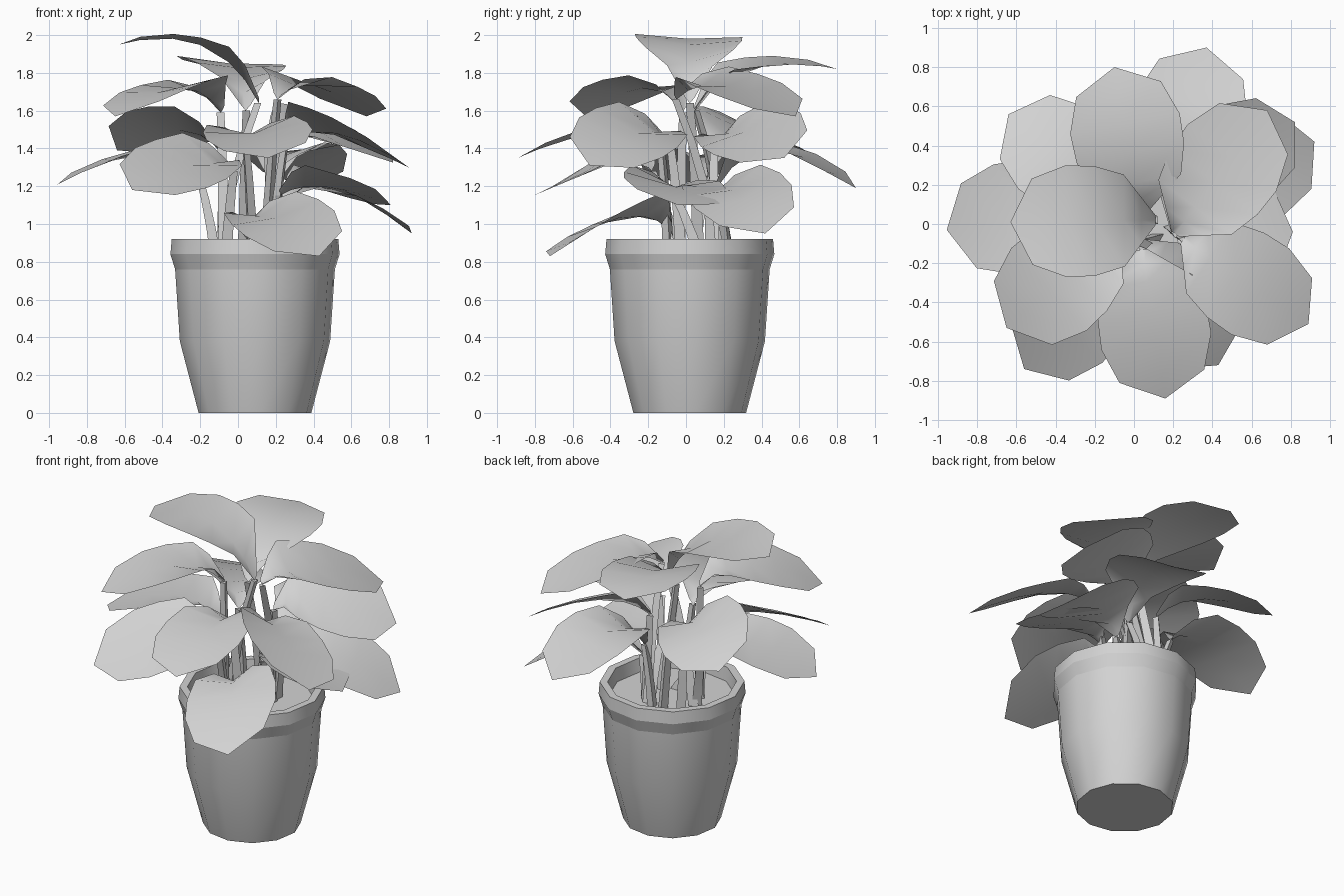
import bpy
import bmesh
import math
from mathutils import Vector

cube = bpy.data.objects.get("Cube")
if cube:
    bpy.data.objects.remove(cube, do_unlink=True)

# One plain colour for the whole plant
grey = bpy.data.materials.new("plain_grey")
grey.use_nodes = True
grey.diffuse_color = (0.65, 0.65, 0.65, 1)
grey.node_tree.nodes["Principled BSDF"].inputs["Base Color"].default_value = grey.diffuse_color

POT_CENTRE = Vector((0.09, 0.02, 0))
STEM_CENTRE = Vector((0.05, 0.07, 0.8))
UP = Vector((0, 0, 1))


def add_object(name, bm, angle=None):
    mesh = bpy.data.meshes.new(name)
    bm.to_mesh(mesh)
    bm.free()
    mesh.materials.append(grey)
    obj = bpy.data.objects.new(name, mesh)
    bpy.context.collection.objects.link(obj)
    for poly in mesh.polygons:
        poly.use_smooth = True
    if angle:
        bpy.ops.object.select_all(action='DESELECT')
        obj.select_set(True)
        bpy.context.view_layer.objects.active = obj
        bpy.ops.object.shade_smooth_by_angle(angle=math.radians(angle))


def skin(bm, rings):
    """Bridge equal closed rings of points and return their vertices."""
    loops = [[bm.verts.new(p) for p in ring] for ring in rings]
    for low, high in zip(loops, loops[1:]):
        count = len(low)
        for i in range(count):
            j = (i + 1) % count
            bm.faces.new((low[i], low[j], high[j], high[i]))
    return loops


def circle(centre, radius, sides, turn=0.0):
    angles = [math.tau * i / sides + turn for i in range(sides)]
    return [centre + radius * Vector((math.cos(a), math.sin(a), 0)) for a in angles]


def bezier(a, b, c, t):
    return a * (1 - t) ** 2 + b * 2 * t * (1 - t) + c * t ** 2


# Pot: turned profile with a rim, an inner wall and a soil floor
profile = [(0.3, 0), (0.4, 0.38), (0.425, 0.76), (0.45, 0.84), (0.443, 0.92),
           (0.395, 0.92), (0.385, 0.83)]
bm = bmesh.new()
loops = skin(bm, [circle(POT_CENTRE + UP * z, r, 12, 0.1) for r, z in profile])
bm.faces.new(loops[0])
bm.faces.new(loops[-1])
bmesh.ops.recalc_face_normals(bm, faces=bm.faces)
for edge in bm.edges:  # crisp bands around the rim
    a, b = edge.verts
    if a.co.z > 0.7 and abs(a.co.z - b.co.z) < 0.01:
        edge.smooth = False
add_object("pot", bm, angle=35)

# Blade outline: position along the midrib and half width
OUTLINE = [(0, 0.025), (0.15, 0.12), (0.3, 0.235), (0.52, 0.28), (0.7, 0.285), (0.89, 0.22)]


def add_leaf(name, base, tip, peak, roll):
    """Sheet along an arched midrib, funnelled at the base and tilted by roll."""
    bend = base.lerp(tip, 0.3)
    bend.z = peak
    heading = Vector((tip.x - base.x, tip.y - base.y, 0)).normalized()
    side = (UP.cross(heading) + UP * roll).normalized()
    bm = bmesh.new()
    rows = []
    for t, half in OUTLINE:
        mid = bezier(base, bend, tip, t)
        lift = UP * half * (1.1 * (1 - t) ** 4 + 0.05)
        points = (mid + side * half + lift, mid, mid - side * half + lift)
        rows.append([bm.verts.new(p) for p in points])
    for near, far in zip(rows, rows[1:]):
        for i in range(2):
            bm.faces.new((near[i], near[i + 1], far[i + 1], far[i]))
    end = bm.verts.new(tip)
    for i in range(2):
        bm.faces.new((rows[-1][i], rows[-1][i + 1], end))
    add_object("leaf_" + name, bm)
    return heading


def add_stem(name, base, heading):
    """Slim three-sided stalk rising from the soil to the leaf."""
    root = STEM_CENTRE + heading * 0.16
    bend = root.lerp(base, 0.4)
    bend.z = root.z + (base.z - root.z) * 0.6
    bm = bmesh.new()
    rings = [circle(bezier(root, bend, base, t), 0.036 - 0.012 * t, 3, heading.x)
             for t in (0, 0.35, 0.7, 1)]
    loops = skin(bm, rings)
    bm.faces.new(loops[-1])
    bmesh.ops.recalc_face_normals(bm, faces=bm.faces)
    add_object("stem_" + name, bm, angle=40)


# Name, blade base, tip, midrib control height, sideways roll
LEAVES = [
    ("top_right", (0.11, 0.02, 1.64), (-0.63, 0.01, 1.95), 2.09, 0.03),
    ("top_back", (0.04, 0.05, 1.6), (-0.1, 0.8, 1.82), 1.94, 0.08),
    ("top_left", (0.21, -0.05, 1.66), (0.68, 0.58, 1.57), 1.85, 0.12),
    ("upper_right", (-0.09, -0.02, 1.59), (-0.65, -0.53, 1.57), 1.86, 0.05),
    ("upper_front", (0.04, -0.13, 1.4), (0.16, -0.89, 1.35), 1.59, 0.1),
    ("upper_left", (0.25, -0.08, 1.42), (0.89, -0.51, 1.31), 1.6, -0.4),
    ("middle_back_left", (0.16, 0.15, 1.4), (0.82, 0.52, 1.35), 1.6, 0.42),
    ("middle_back_right", (-0.08, 0.12, 1.36), (-0.64, 0.56, 1.39), 1.62, 0.35),
    ("middle_right", (-0.2, 0.11, 1.25), (-0.955, -0.03, 1.21), 1.5, 0.03),
    ("middle_front_right", (-0.02, -0.18, 1.28), (-0.56, -0.74, 1.18), 1.4, -0.4),
    ("lower_back", (0.19, 0.17, 1.2), (0.37, 0.9, 1.19), 1.58, 0),
    ("lower_left", (0.22, -0.06, 1.15), (0.81, -0.04, 1.1), 1.27, -0.18),
    ("low_back_left", (0.24, 0.12, 1.1), (0.92, 0.42, 0.95), 1.34, 0.23),
    ("low_front", (0.03, -0.09, 0.97), (0.43, -0.72, 0.83), 1.17, 0.25),
]
for name, base, tip, peak, roll in LEAVES:
    heading = add_leaf(name, Vector(base), Vector(tip), peak, roll)
    add_stem(name, Vector(base), heading)
